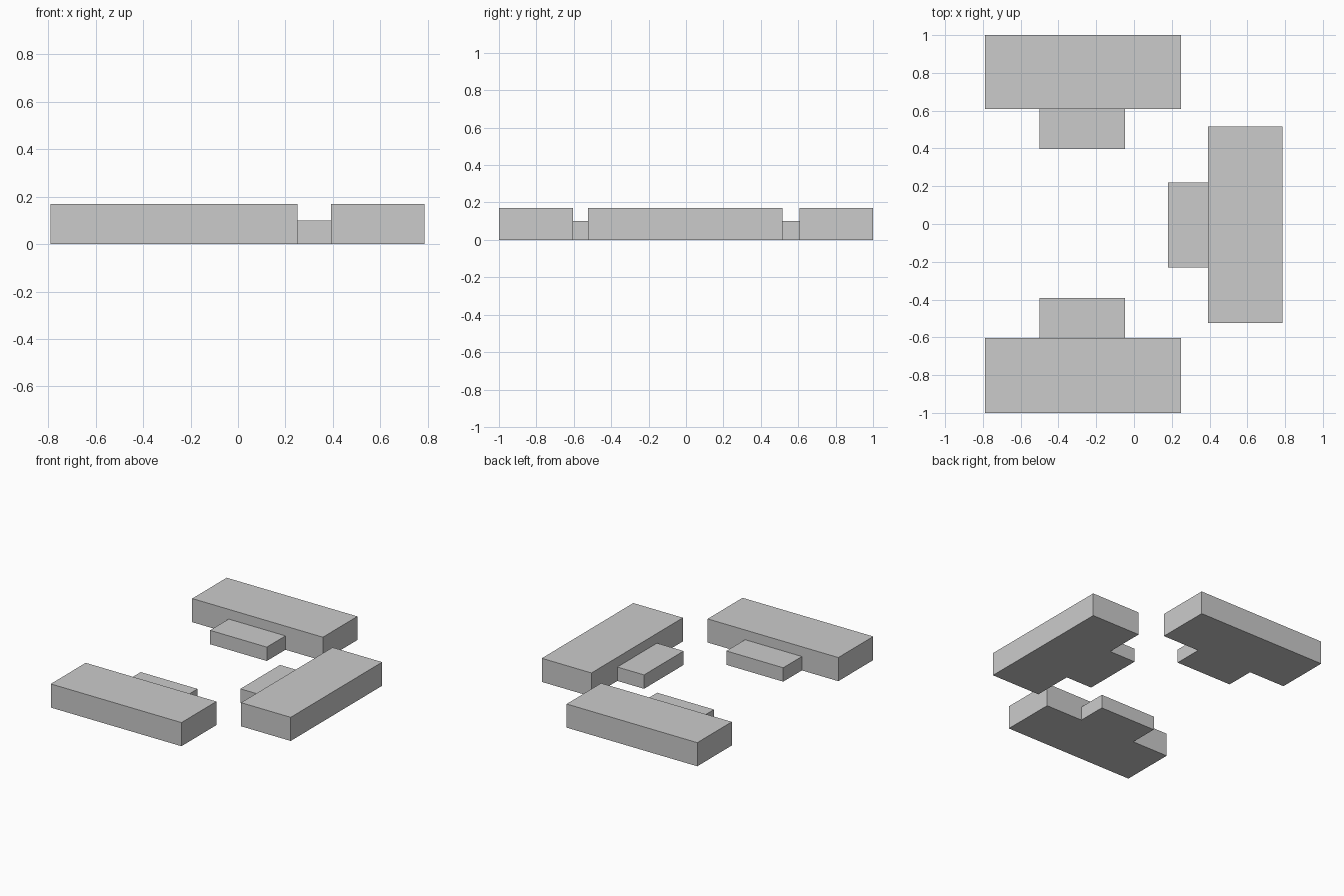
import bpy

if "Cube" in bpy.data.objects:
    bpy.data.objects.remove(bpy.data.objects["Cube"])


def box(name, x, y, height):
    """Ground-standing box spanning the given x and y ranges."""
    bpy.ops.mesh.primitive_cube_add(
        size=1, location=(sum(x) / 2, sum(y) / 2, height / 2))
    ob = bpy.context.object
    ob.name = name
    ob.scale = (x[1] - x[0], y[1] - y[0], height)
    bpy.ops.object.transform_apply(location=False, rotation=False, scale=True)
    return ob


TALL, LOW = 0.17, 0.10

# Three long blocks arranged in a U
box("back_long_block", (-0.79, 0.25), (0.608, 1.0), TALL)
box("front_long_block", (-0.79, 0.25), (-1.0, -0.603), TALL)
box("right_long_block", (0.392, 0.787), (-0.525, 0.515), TALL)

# A low step against the inner face of each block
box("back_low_step", (-0.50, -0.048), (0.396, 0.608), LOW)
box("front_low_step", (-0.50, -0.048), (-0.603, -0.391), LOW)
box("right_low_step", (0.18, 0.392), (-0.23, 0.22), LOW)
